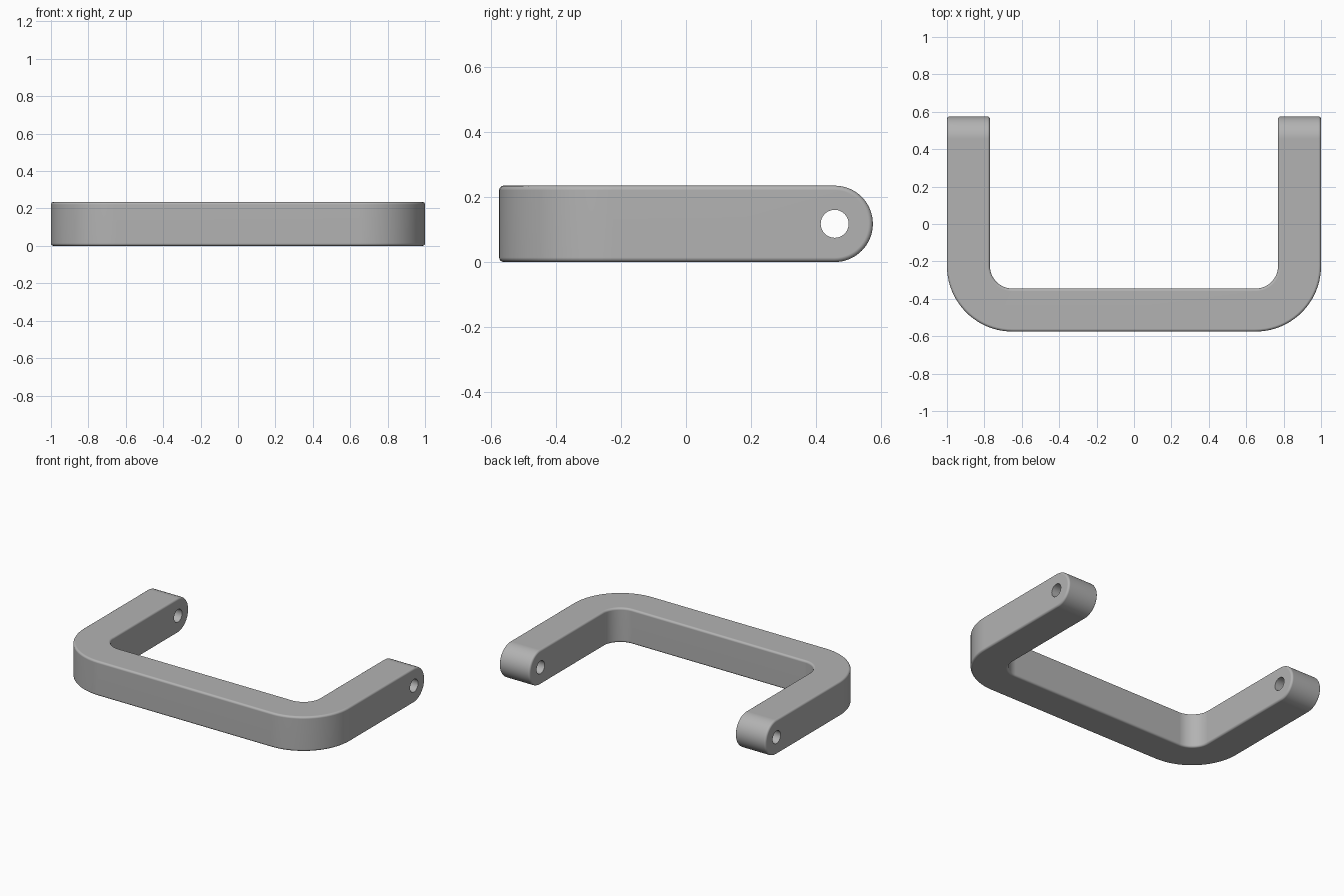
import bpy, bmesh
from math import pi, cos, sin, radians
from mathutils import Matrix, Vector

cube = bpy.data.objects.get("Cube")
if cube:
    bpy.data.objects.remove(cube, do_unlink=True)

HEIGHT = 0.235           # bar height, also the diameter of the rounded tips
HALF_Y = 0.575
BAR = 0.23               # bar thickness in plan
INNER_R = 0.12
OUTER_R = INNER_R + BAR
TIP_R = HEIGHT / 2
HOLE_R = 0.043
BEVEL = 0.014

grey = bpy.data.materials.new("satin_grey")
grey.use_nodes = True
colour = (0.45, 0.45, 0.45, 1)
grey.diffuse_color = colour
grey.node_tree.nodes["Principled BSDF"].inputs["Base Color"].default_value = colour


def arc(cx, cy, r, start, end, steps):
    return [(cx + r * cos(radians(start + (end - start) * i / steps)),
             cy + r * sin(radians(start + (end - start) * i / steps)))
            for i in range(steps + 1)]


def prism(name, points, to_3d, direction):
    """Extrude a closed 2D outline along a direction."""
    bm = bmesh.new()
    face = bm.faces.new([bm.verts.new(to_3d(a, b)) for a, b in points])
    new = bmesh.ops.extrude_face_region(bm, geom=[face])["geom"]
    bmesh.ops.translate(bm, vec=Vector(direction),
                        verts=[v for v in new if isinstance(v, bmesh.types.BMVert)])
    bmesh.ops.recalc_face_normals(bm, faces=bm.faces)
    return finish(name, bm)


def finish(name, bm):
    mesh = bpy.data.meshes.new(name)
    bm.to_mesh(mesh)
    bm.free()
    mesh.materials.append(grey)
    obj = bpy.data.objects.new(name, mesh)
    bpy.context.collection.objects.link(obj)
    return obj


def apply(obj, kind, **settings):
    mod = obj.modifiers.new(kind.lower(), kind)
    for key, value in settings.items():
        setattr(mod, key, value)
    bpy.ops.object.modifier_apply(modifier=mod.name)


# U-shaped plan of the handle, with concentric inner and outer corners
cx, cy = 1 - OUTER_R, -HALF_Y + OUTER_R
right_half = ([(1, 1)] + arc(cx, cy, OUTER_R, 0, -90, 20))
inner_half = (arc(cx, cy, INNER_R, -90, 0, 20) + [(1 - BAR, 1)])
mirror = lambda pts: [(-x, y) for x, y in reversed(pts)]
plan = right_half + mirror(right_half) + mirror(inner_half) + inner_half
handle = prism("handle", plan, lambda x, y: (x, y, -0.2), (0, 0, 0.8))

# Side outline with rounded tips, used to trim the plan shape
side = [(-1, 0)] + arc(HALF_Y - TIP_R, TIP_R, TIP_R, -90, 90, 32) + [(-1, HEIGHT)]
trim = prism("tip_trim_cutter", side, lambda y, z: (-1.5, y, z), (3, 0, 0))

# Screw holes through both tips
bm = bmesh.new()
for x in (-1, 1):
    bmesh.ops.create_cone(
        bm, cap_ends=True, segments=40, radius1=HOLE_R, radius2=HOLE_R, depth=0.8,
        matrix=Matrix.Translation((x, HALF_Y - TIP_R, TIP_R)) @ Matrix.Rotation(pi / 2, 4, "Y"))
holes = finish("screw_hole_cutter", bm)

# Trim, soften the edges, then drill
bpy.ops.object.select_all(action="DESELECT")
bpy.context.view_layer.objects.active = handle
handle.select_set(True)
apply(handle, "BOOLEAN", operation="INTERSECT", object=trim, solver="EXACT")
apply(handle, "BEVEL", width=BEVEL, segments=4, limit_method="ANGLE",
      angle_limit=radians(40), use_clamp_overlap=False)
apply(handle, "BOOLEAN", operation="DIFFERENCE", object=holes, solver="EXACT")
for cutter in (trim, holes):
    bpy.data.objects.remove(cutter, do_unlink=True)

bpy.ops.object.shade_smooth_by_angle(angle=radians(35))
apply(handle, "WEIGHTED_NORMAL", keep_sharp=True)
